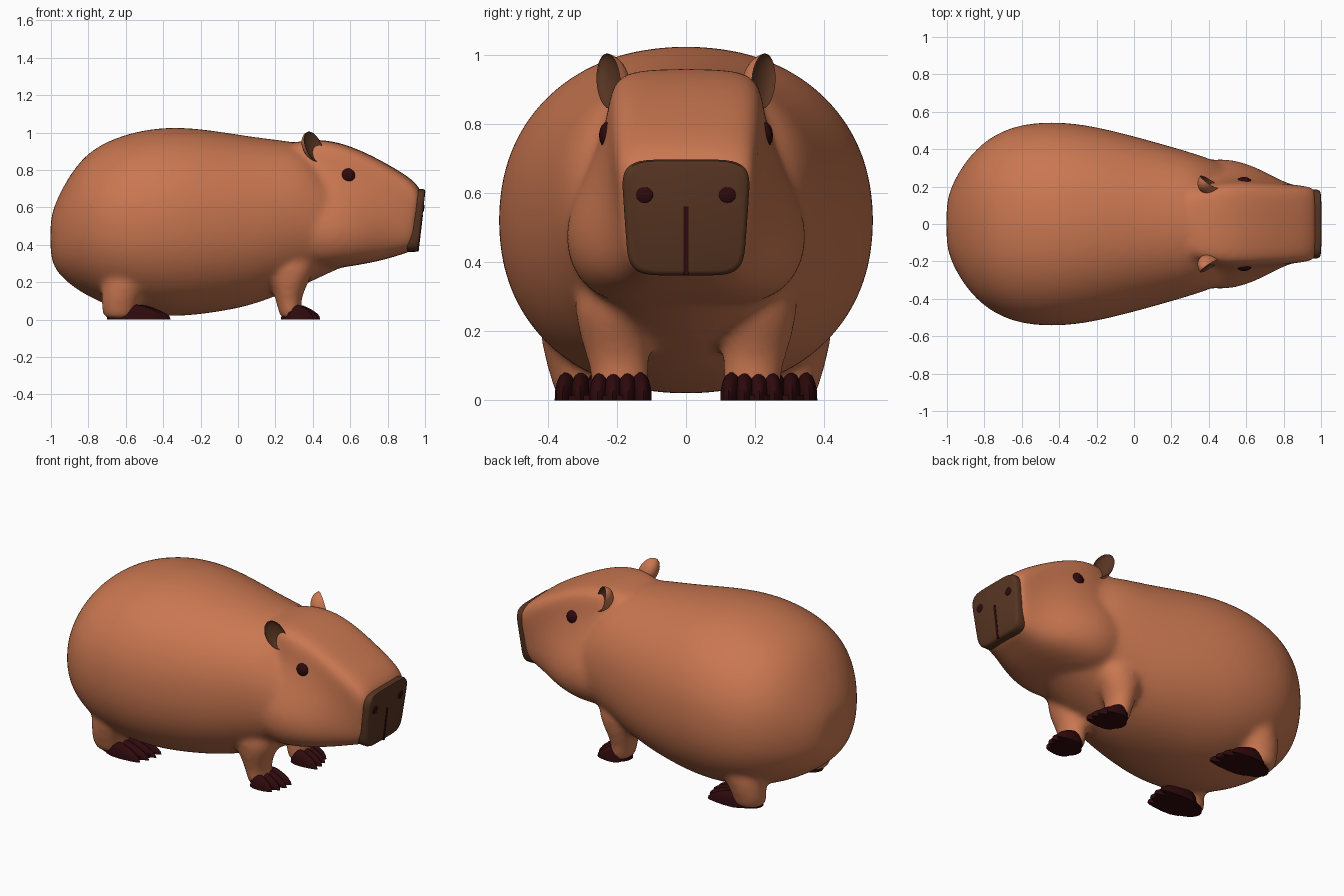
import bpy, bmesh, math
from mathutils import Matrix

cube = bpy.data.objects.get("Cube")
if cube:
    bpy.data.objects.remove(cube)


def material(name, rgb):
    m = bpy.data.materials.new(name)
    m.use_nodes = True
    m.diffuse_color = (*rgb, 1)
    m.node_tree.nodes["Principled BSDF"].inputs["Base Color"].default_value = (*rgb, 1)
    return m


FUR = material("tan fur", (0.59, 0.185, 0.082))
SNOUT = material("dark brown snout", (0.095, 0.035, 0.016))
CLAW = material("dark maroon", (0.028, 0.003, 0.004))


def finish(bm, name, *mats):
    bmesh.ops.recalc_face_normals(bm, faces=bm.faces)
    mesh = bpy.data.meshes.new(name)
    bm.to_mesh(mesh)
    bm.free()
    ob = bpy.data.objects.new(name, mesh)
    bpy.context.collection.objects.link(ob)
    for m in mats:
        mesh.materials.append(m)
    bpy.ops.object.select_all(action='DESELECT')
    ob.select_set(True)
    bpy.context.view_layer.objects.active = ob
    bpy.ops.object.shade_smooth_by_angle(angle=math.radians(50))
    return ob


def loft(bm, rings):
    """Skin a list of closed point rings and cap both ends."""
    rows = [[bm.verts.new(p) for p in ring] for ring in rings]
    n = len(rows[0])
    for a, b in zip(rows, rows[1:]):
        for i in range(n):
            bm.faces.new((a[i], a[(i + 1) % n], b[(i + 1) % n], b[i]))
    bm.faces.new(rows[0][::-1])
    bm.faces.new(rows[-1])


def power(v, e):
    return math.copysign(abs(v) ** e, v)


def circle(n):
    return [(math.cos(2 * math.pi * i / n), math.sin(2 * math.pi * i / n)) for i in range(n)]


# Torso: rounded rings along the length (x, half width, bottom, top)
TORSO = [
    (-1.004, .09, .36, .52), (-.988, .18, .28, .6), (-.925, .305, .205, .735),
    (-.82, .435, .13, .888), (-.67, .522, .06, .972), (-.5, .55, .02, 1.02),
    (-.33, .545, .012, 1.034), (-.15, .512, .03, 1.017), (.06, .456, .068, .982),
    (.22, .41, .13, .962), (.36, .368, .185, .945), (.5, .315, .255, .79),
    (.62, .22, .305, .7), (.72, .08, .38, .6)]
skin = bmesh.new()
loft(skin, [[(x, w * power(c, .92), (zb + zt) / 2 + (zt - zb) / 2 * power(s, .92))
             for c, s in circle(28)] for x, w, zb, zt in TORSO])

# Head: flat crown, straight temples, full cheeks
# (x, crown z, crown half width, cheek half width, cheek z, chin z, tilt)
HEAD = [
    (.2, .92, .15, .28, .52, .34, 0), (.33, .958, .19, .35, .52, .29, 0),
    (.45, .965, .22, .372, .51, .265, 0), (.57, .94, .222, .355, .49, .28, 0),
    (.69, .89, .217, .3, .47, .3, 0), (.79, .832, .21, .238, .46, .32, .03),
    (.88, .77, .204, .2, .45, .345, .1), (.935, .722, .195, .183, .45, .359, .13),
    (.972, .675, .18, .168, .47, .376, .12)]
head_rings = []
for x, zt, wt, wc, zc, zb, tilt in HEAD:
    half = [(.62 * wt, zt - .002), (wt, zt - .022), (wt * 1.02, zt - .3 * (zt - zc)),
            (.6 * wt + .4 * wc, zt - .62 * (zt - zc)), (wc, zc),
            (wc * .89, zb + .3 * (zc - zb)), (wc * .56, zb)]
    ring = [(0, zt)] + half + [(0, zb)] + [(-y, z) for y, z in reversed(half)]
    head_rings.append([(x + tilt * (z - .53), y, z) for y, z in ring])
loft(skin, head_rings)

# Legs: upright tapered rings (z, x, y, x radius, y radius)
FRONT_LEG = [(.002, .285, .19, .05, .075), (.015, .283, .19, .06, .083), (.06, .275, .19, .066, .086),
             (.13, .268, .2, .073, .092), (.23, .275, .21, .125, .115), (.35, .27, .2, .16, .13)]
REAR_LEG = [(.002, -.63, .295, .08, .075), (.015, -.63, .295, .09, .085), (.06, -.635, .305, .1, .088),
            (.13, -.62, .315, .11, .1), (.22, -.59, .31, .14, .12), (.3, -.57, .29, .13, .11)]
for side in (1, -1):
    for leg in (FRONT_LEG, REAR_LEG):
        loft(skin, [[(x + rx * c, side * (y + ry * s), z) for c, s in circle(16)]
                    for z, x, y, rx, ry in leg])

# Blend torso, head and legs into one skin
body = finish(skin, "body", FUR)
sub = body.modifiers.new("round", 'SUBSURF')
sub.levels = sub.render_levels = 2
mesh_blend = body.modifiers.new("blend", 'REMESH')
mesh_blend.mode = 'VOXEL'
mesh_blend.voxel_size = .016
soft = body.modifiers.new("soften", 'SMOOTH')
soft.factor, soft.iterations = .5, 14
for name in ("round", "blend", "soften"):
    bpy.ops.object.modifier_apply(modifier=name)
bpy.ops.object.shade_smooth()

# Snout: tilted rounded block on the end of the muzzle
bm = bmesh.new()
snout_rings = []
for x, tilt, scale in ((.925, .14, .99), (.934, .138, 1), (.967, .122, 1), (.979, .12, .975), (.983, .12, .92)):
    ring = []
    for c, s in circle(48):
        dz = .168 * scale * power(s, .32)
        width = (.178 + .07 * dz) * scale
        ring.append((x + tilt * dz, width * power(c, .36), .53 + dz - .04 * max(0, dz) * c * c))
    snout_rings.append(ring)
loft(bm, snout_rings)
finish(bm, "snout", SNOUT)


def ellipsoid(name, mat, centre, radii, turn=0):
    bm = bmesh.new()
    bmesh.ops.create_uvsphere(bm, u_segments=20, v_segments=12, radius=1)
    bm.transform(Matrix.Translation(centre) @ Matrix.Rotation(turn, 4, 'Y')
                 @ Matrix.Diagonal((*radii, 1)))
    finish(bm, name, mat)


# Lip slit
bm = bmesh.new()
bmesh.ops.create_cube(bm, size=1)
bm.transform(Matrix.Translation((.973, 0, .463)) @ Matrix.Rotation(.12, 4, 'Y')
             @ Matrix.Diagonal((.009, .014, .2, 1)))
finish(bm, "lip_slit", CLAW)


def ear(name, side):
    """Cupped half ellipsoid, opening outward and forward, tip swept back."""
    bm = bmesh.new()
    bmesh.ops.create_uvsphere(bm, u_segments=24, v_segments=16, radius=1)
    for f in bm.faces:
        f.material_index = int(f.calc_center_median().y > 0)
    for v in bm.verts:
        v.co.y *= -.4 if v.co.y > 0 else 1
    bm.transform(Matrix.Translation((.405, .225, .925)) @ Matrix.Rotation(-.65, 4, 'Z')
                 @ Matrix.Rotation(.15, 4, 'X') @ Matrix.Rotation(-.45, 4, 'Y')
                 @ Matrix.Diagonal((.053, .068, .086, 1)))
    bm.transform(Matrix.Diagonal((1, side, 1, 1)))
    finish(bm, name, FUR, SNOUT)


def foot(name, side, back, heel, tip, inner, outer):
    """Four tapering toes on a flat sole that runs back under the leg."""
    bm = bmesh.new()
    mid = (inner + outer) / 2
    for i in range(4):
        y = inner + (outer - inner) * i / 3
        reach = tip - (.0, .0, .012, .035)[i]
        made = bmesh.ops.create_uvsphere(bm, u_segments=12, v_segments=10, radius=1)
        for v in made["verts"]:
            u, s, h = v.co
            grow = .85 - .35 * u
            v.co = ((heel + reach) / 2 + (reach - heel) / 2 * u,
                    y + .036 * s * grow + .12 * (y - mid) * u,
                    max(0, h) ** .75 * .088 * grow)
    sole = bmesh.ops.create_cone(bm, cap_ends=True, segments=24, radius1=1, radius2=1, depth=1)
    for v in sole["verts"]:
        v.co = ((back + tip - .03) / 2 + (tip - .03 - back) / 2 * v.co.x,
                mid + (outer - inner) * .62 * v.co.y, .008 + .016 * v.co.z)
    bm.transform(Matrix.Diagonal((1, side, 1, 1)))
    finish(bm, name, CLAW)


# Mirrored small parts
for label, side in (("left", 1), ("right", -1)):
    ear(label + "_ear", side)
    ellipsoid(label + "_eye", CLAW, (.588, side * .225, .768), (.04, .027, .04))
    ellipsoid(label + "_nostril", CLAW, (.99, side * .12, .595), (.006, .025, .023), .12)
    foot(label + "_front_foot", side, .23, .255, .44, .13, .25)
    foot(label + "_rear_foot", side, -.7, -.63, -.36, .215, .35)
